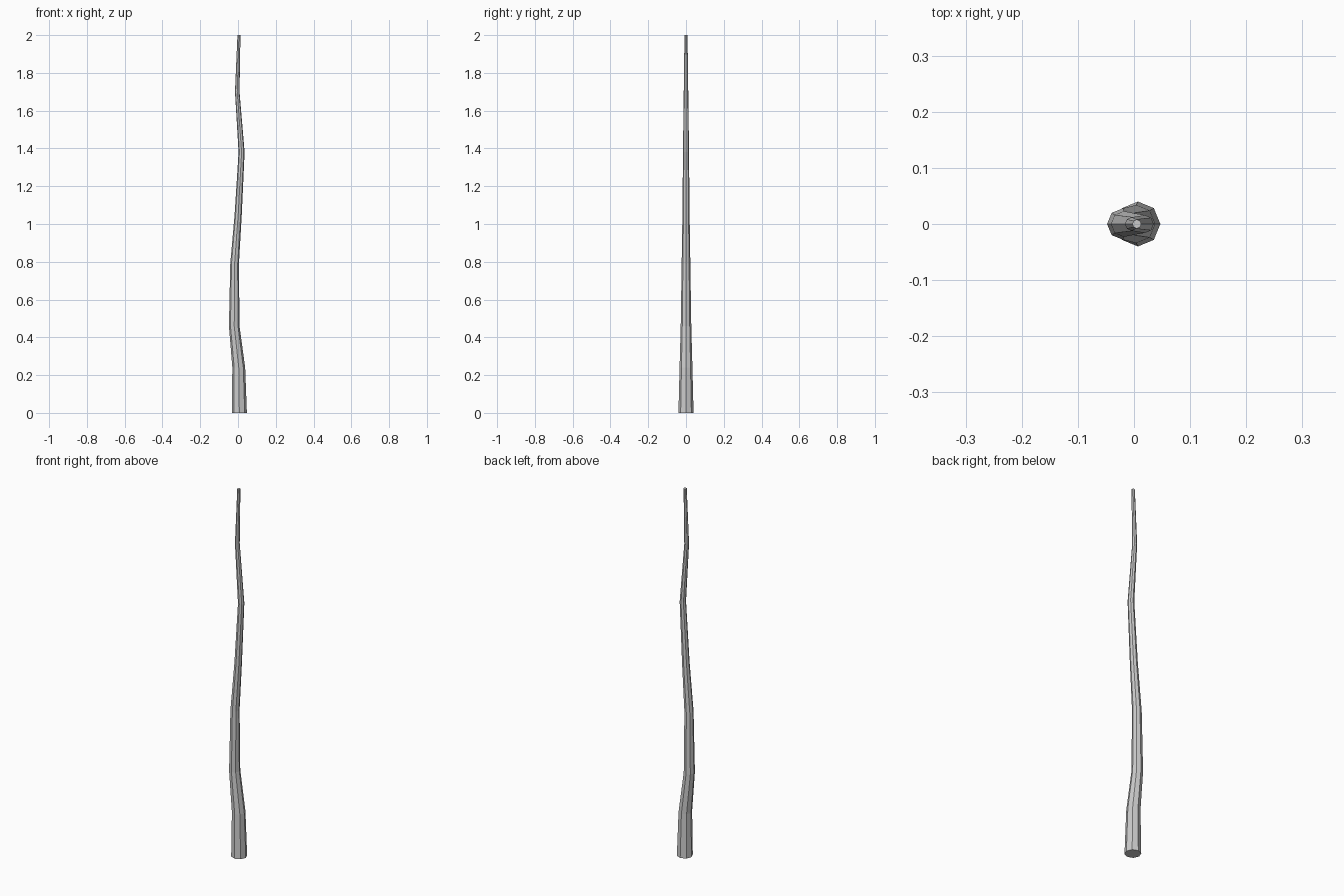
import bpy, bmesh, math

if "Cube" in bpy.data.objects:
    bpy.data.objects.remove(bpy.data.objects["Cube"])

SIDES = 8
# Centre line and taper of the pole: height, x offset, radius
rings_data = [
    (0.00, 0.007, 0.040),
    (0.24, 0.004, 0.034),
    (0.46, -0.020, 0.028),
    (0.79, -0.018, 0.023),
    (1.05, 0.001, 0.019),
    (1.38, 0.019, 0.016),
    (1.70, -0.004, 0.012),
    (2.00, 0.005, 0.008),
]

bm = bmesh.new()


def ring(z, x, r):
    return [bm.verts.new((x + r * math.cos(2 * math.pi * i / SIDES),
                          r * math.sin(2 * math.pi * i / SIDES), z))
            for i in range(SIDES)]


# Crooked tapering shaft
rings = [ring(*d) for d in rings_data]
for a, b in zip(rings, rings[1:]):
    for i in range(SIDES):
        j = (i + 1) % SIDES
        bm.faces.new((a[i], a[j], b[j], b[i]))

# Flat ends
bm.faces.new(rings[0][::-1])
bm.faces.new(rings[-1])

mesh = bpy.data.meshes.new("crooked_pole")
bm.to_mesh(mesh)
bm.free()
pole = bpy.data.objects.new("crooked_pole", mesh)
bpy.context.collection.objects.link(pole)
